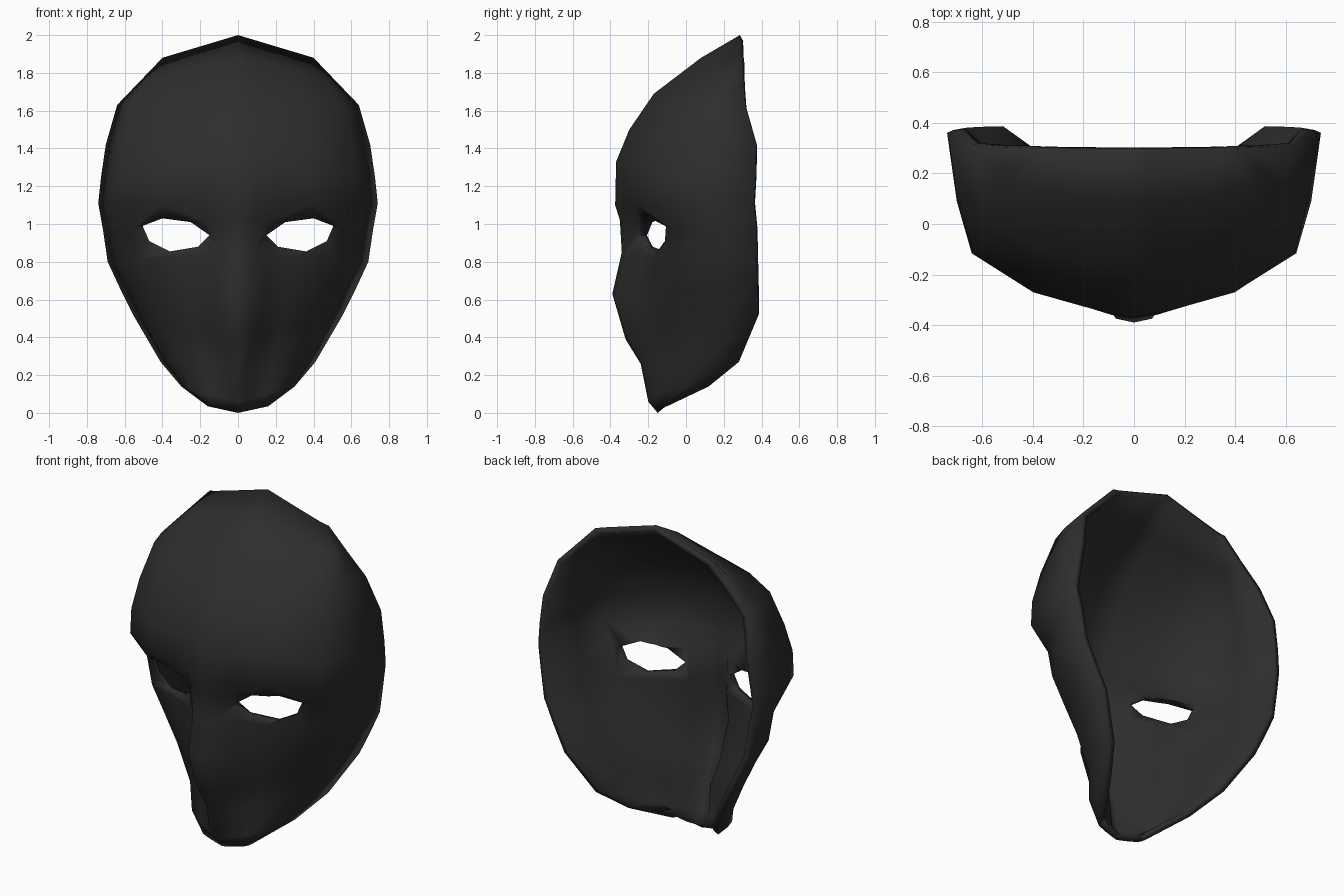
import bpy, bmesh, math

if "Cube" in bpy.data.objects:
    bpy.data.objects.remove(bpy.data.objects["Cube"])

dark = bpy.data.materials.new("charcoal")
dark.diffuse_color = (0.027, 0.027, 0.027, 1)
dark.use_nodes = True
dark.node_tree.nodes["Principled BSDF"].inputs["Base Color"].default_value = dark.diffuse_color

# Each row: centre y, centre z, rim x, rim y, rim z, blend
# (blend: -1 = jaw section, 0 = cheek section, 1 = forehead section)
ROWS = [
    (-0.15, 0.00, 0.16, -0.10, 0.035, 1.0),
    (-0.20, 0.06, 0.30, 0.12, 0.14, 0.6),
    (-0.24, 0.26, 0.41, 0.28, 0.27, -0.3),
    (-0.32, 0.39, 0.55, 0.38, 0.51, -0.5),
    (-0.39, 0.63, 0.625, 0.378, 0.66, -0.5),
    (-0.34, 0.85, 0.69, 0.375, 0.80, 0.0),
    (-0.35, 1.02, 0.715, 0.372, 0.97, 0.1),
    (-0.375, 1.10, 0.74, 0.36, 1.11, 0.9),
    (-0.37, 1.33, 0.725, 0.368, 1.25, 1.0),
    (-0.30, 1.50, 0.70, 0.372, 1.42, 1.0),
    (-0.17, 1.69, 0.64, 0.315, 1.63, 1.0),
    (0.08, 1.88, 0.52, 0.305, 1.755, 1.0),
    (0.285, 2.00, 0.40, 0.30, 1.88, 1.0),
]
# Normalised sections from centre to rim: (across, back)
FOREHEAD = [(0, 0), (.12, .02), (.28, .06), (.55, .135), (.88, .35), (.95, .63), (1, 1)]
CHEEK = [(0, 0), (.11, .02), (.22, .15), (.45, .24), (.76, .37), (.93, .65), (1, 1)]
JAW = [(0, 0), (.12, .02), (.22, .16), (.42, .31), (.67, .48), (.88, .73), (1, 1)]
# Eye opening outline (x, z)
EYE = [(.15, .94), (.25, 1.01), (.40, 1.03), (.505, .99), (.47, .91), (.36, .855), (.21, .88)]


def section(row):
    cy, cz, rx, ry, rz, k = row
    half = []
    for (fx, fy), (gx, gy) in zip(FOREHEAD if k > 0 else JAW, CHEEK):
        u, v = gx + (fx - gx) * abs(k), gy + (fy - gy) * abs(k)
        half.append((rx * u, cy + (ry - cy) * v, cz + (rz - cz) * u))
    return [(-x, y, z) for x, y, z in half[:0:-1]] + half


def add_object(name, bm):
    mesh = bpy.data.meshes.new(name)
    bm.to_mesh(mesh)
    bm.free()
    obj = bpy.data.objects.new(name, mesh)
    bpy.context.collection.objects.link(obj)
    mesh.materials.append(dark)
    return obj


# Mask surface, lofted row by row
bm = bmesh.new()
grid = [[bm.verts.new(p) for p in section(r)] for r in ROWS]
for lo, hi in zip(grid, grid[1:]):
    for i in range(len(lo) - 1):
        bm.faces.new((lo[i], lo[i + 1], hi[i + 1], hi[i]))
mask = add_object("mask", bm)

# Shell thickness
shell = mask.modifiers.new("thickness", 'SOLIDIFY')
shell.thickness = 0.036
shell.offset = -1

# Eye openings
for side, name in ((1, "left_eye_cutter"), (-1, "right_eye_cutter")):
    bm = bmesh.new()
    face = bm.faces.new([bm.verts.new((side * x, -0.6, z)) for x, z in EYE])
    ext = bmesh.ops.extrude_face_region(bm, geom=[face])
    bmesh.ops.translate(bm, vec=(0, 0.9, 0),
                        verts=[g for g in ext["geom"] if isinstance(g, bmesh.types.BMVert)])
    bmesh.ops.recalc_face_normals(bm, faces=bm.faces)
    cutter = add_object(name, bm)
    cutter.hide_render = True
    cutter.hide_set(True)
    cut = mask.modifiers.new(name, 'BOOLEAN')
    cut.operation = 'DIFFERENCE'
    cut.solver = 'EXACT'
    cut.object = cutter

# Apply the modifiers, drop the cutters, then smooth
bpy.context.view_layer.objects.active = mask
mask.select_set(True)
for m in [m.name for m in mask.modifiers]:
    bpy.ops.object.modifier_apply(modifier=m)
for o in [o for o in bpy.data.objects if o.name.endswith("cutter")]:
    bpy.data.objects.remove(o)
bpy.ops.object.shade_smooth_by_angle(angle=math.radians(100))
